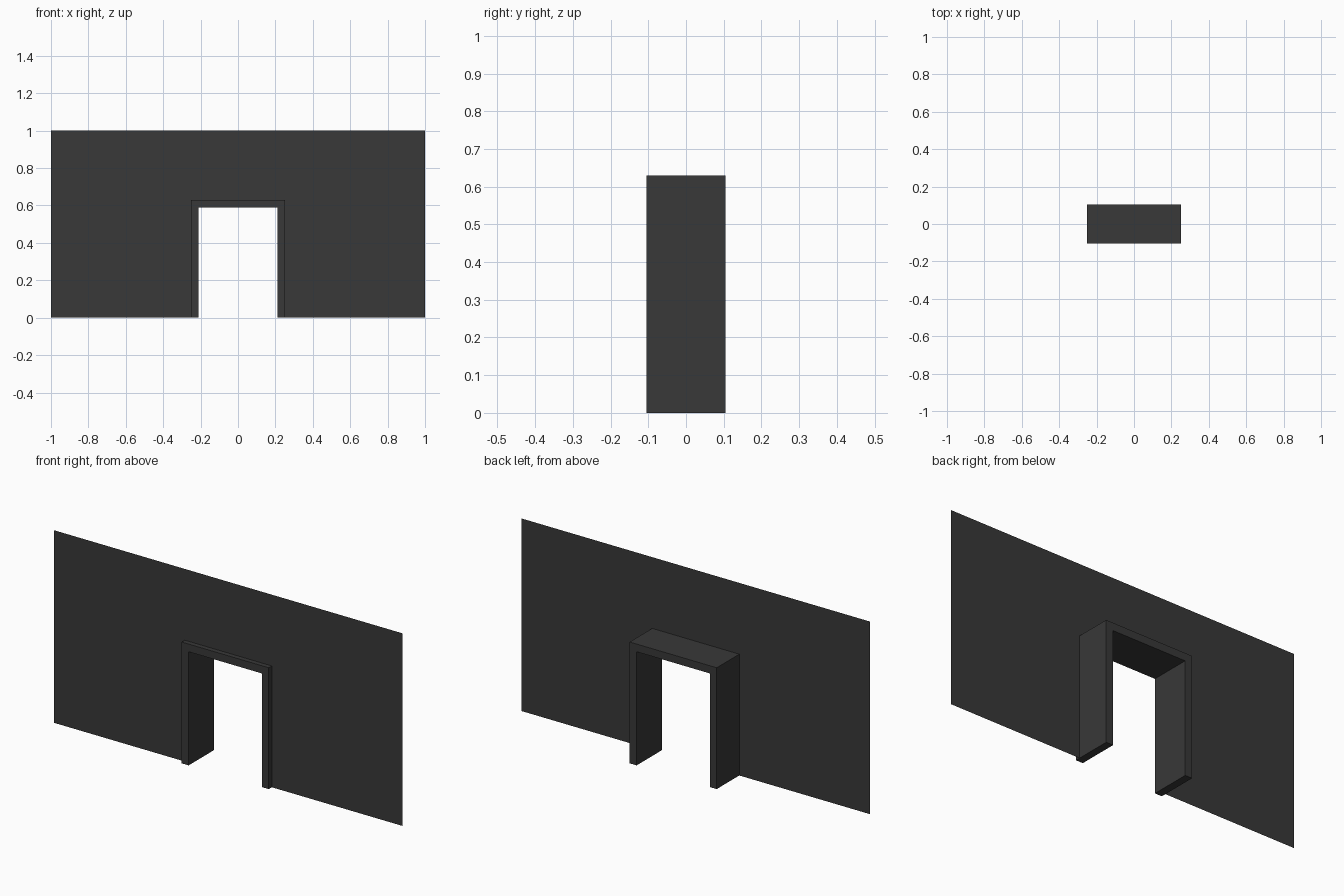
import bpy, bmesh

if "Cube" in bpy.data.objects:
    bpy.data.objects.remove(bpy.data.objects["Cube"])

mat = bpy.data.materials.new("charcoal grey")
mat.diffuse_color = (0.04, 0.04, 0.04, 1)
mat.use_nodes = True
mat.node_tree.nodes["Principled BSDF"].inputs["Base Color"].default_value = mat.diffuse_color


def arch_strips(half_out, top_out, half_in, top_in):
    """Three quads (left leg, lintel, right leg) around a doorway, as x/z corners."""
    a, t, b, u = half_out, top_out, half_in, top_in
    return [
        [(-a, 0), (-b, 0), (-b, u), (-a, t)],
        [(-b, u), (b, u), (a, t), (-a, t)],
        [(b, 0), (a, 0), (a, t), (b, u)],
    ]


def make_part(name, strips, y, depth=0):
    bm = bmesh.new()
    for quad in strips:
        bm.faces.new([bm.verts.new((x, y, z)) for x, z in quad])
    bmesh.ops.remove_doubles(bm, verts=bm.verts, dist=0.0001)
    if depth:
        grown = bmesh.ops.extrude_face_region(bm, geom=bm.faces[:], use_keep_orig=True)
        verts = [g for g in grown["geom"] if isinstance(g, bmesh.types.BMVert)]
        bmesh.ops.translate(bm, verts=verts, vec=(0, depth, 0))
        bmesh.ops.recalc_face_normals(bm, faces=bm.faces)
    bmesh.ops.dissolve_limit(bm, angle_limit=0.01, verts=bm.verts, edges=bm.edges)
    mesh = bpy.data.meshes.new(name)
    bm.to_mesh(mesh)
    bm.free()
    mesh.materials.append(mat)
    bpy.context.collection.objects.link(bpy.data.objects.new(name, mesh))


# Paper-thin wall sheet with a doorway, facing the front
make_part("wall", arch_strips(1.0, 1.0, 0.25, 0.63), -0.08)

# Deep door frame lining the doorway, mostly behind the wall
make_part("door_frame", arch_strips(0.25, 0.63, 0.21, 0.59), -0.105, 0.21)
